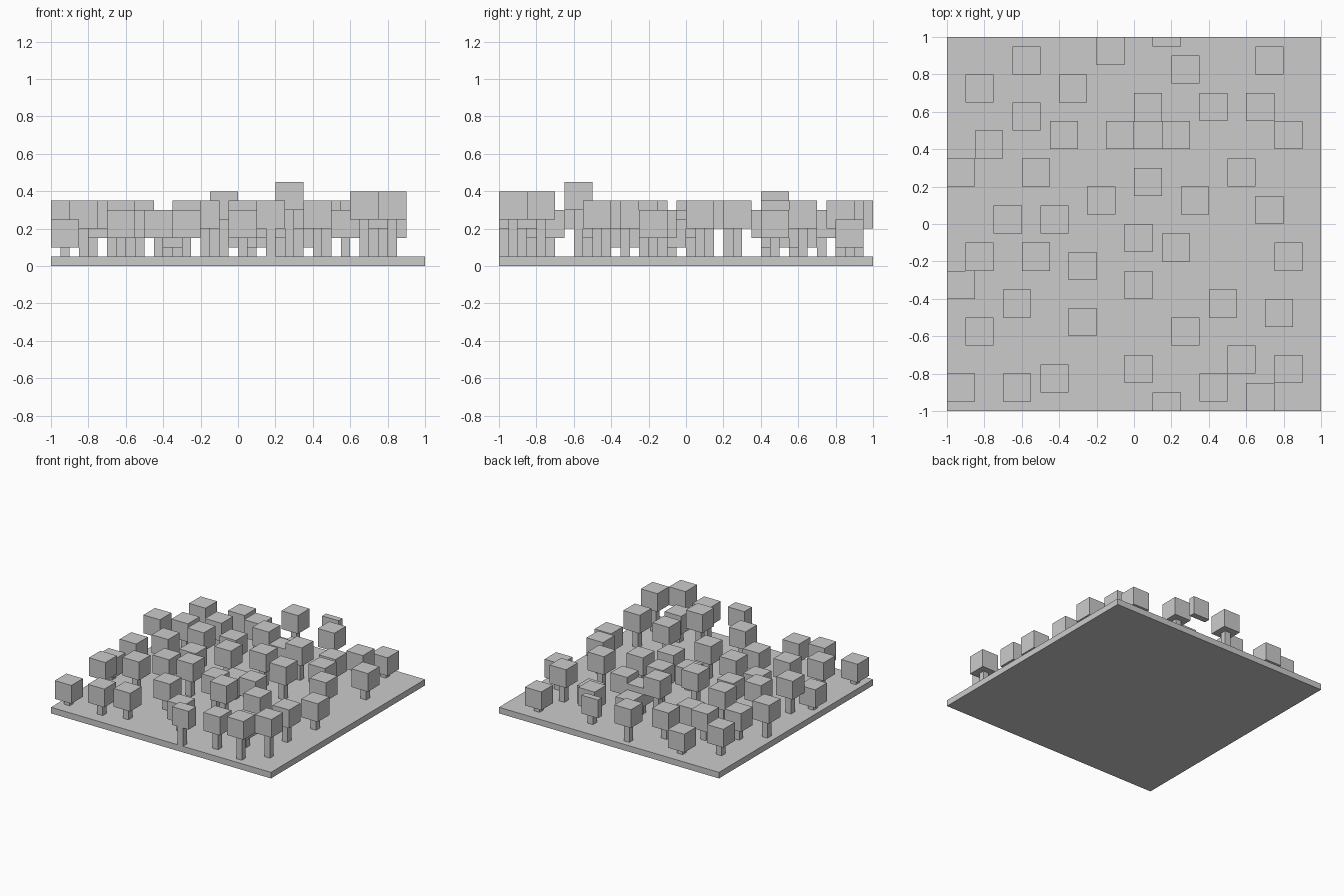
import bpy
import bmesh
from mathutils import Matrix, Vector

CELL = 0.05   # every part sits on a cubic grid of this size
CELLS = 40    # grid cells along each side of the ground

# Trunk cells (column, row) grouped by trunk height in cells
TREES = {
    1: [(8, 37), (34, 37), (12, 29), (21, 32), (28, 32), (20, 18), (1, 13), (1, 2)],
    2: [(3, 34), (13, 34), (8, 31), (4, 28), (21, 29), (36, 29), (11, 20), (9, 16),
        (24, 17), (36, 16), (14, 9), (31, 5), (7, 2), (11, 3), (20, 4)],
    3: [(17, 38), (23, 40), (25, 36), (24, 29), (33, 32), (1, 25), (9, 25), (16, 22),
        (21, 24), (26, 22), (31, 25), (34, 21), (6, 20), (3, 16), (14, 15), (20, 13),
        (7, 11), (29, 11), (35, 10), (3, 8), (28, 2), (23, 0)],
    4: [(18, 29), (36, 4), (33, 1)],
    5: [(25, 8)],
}

default_cube = bpy.data.objects.get("Cube")
if default_cube:
    bpy.data.objects.remove(default_cube, do_unlink=True)


def make_material(name, colour):
    material = bpy.data.materials.new(name)
    material.use_nodes = True
    material.diffuse_color = colour
    shader = next(n for n in material.node_tree.nodes if n.type == "BSDF_PRINCIPLED")
    shader.inputs["Base Color"].default_value = colour
    return material


def make_box(name, low, high, material):
    """Box between two grid corners, trimmed to the ground's outline."""
    low, high = Vector(low), Vector(high)
    for axis in range(2):
        low[axis] = max(low[axis], 0)
        high[axis] = min(high[axis], CELLS)
    size = high - low
    if min(size) <= 0:
        return None
    origin = Vector((CELLS / 2, CELLS / 2, 0))
    centre = ((low + high) / 2 - origin) * CELL
    bm = bmesh.new()
    bmesh.ops.create_cube(bm, size=CELL, matrix=Matrix.Diagonal((*size, 1)))
    mesh = bpy.data.meshes.new(name)
    bm.to_mesh(mesh)
    bm.free()
    mesh.materials.append(material)
    box = bpy.data.objects.new(name, mesh)
    box.location = centre
    bpy.context.collection.objects.link(box)
    return box


def make_tree(column, row, height, material):
    """Single-cell trunk under a crown three cells wide."""
    crown_base = 1 + height
    make_box("tree_trunk", (column, row, 1), (column + 1, row + 1, crown_base), material)
    make_box("tree_crown", (column - 1, row - 1, crown_base),
             (column + 2, row + 2, crown_base + 3), material)


grey = make_material("plain grey", (0.6, 0.6, 0.6, 1))

# Ground slab
make_box("ground", (0, 0, 0), (CELLS, CELLS, 1), grey)

# Trees
for height, cells in TREES.items():
    for column, row in cells:
        make_tree(column, row, height, grey)
